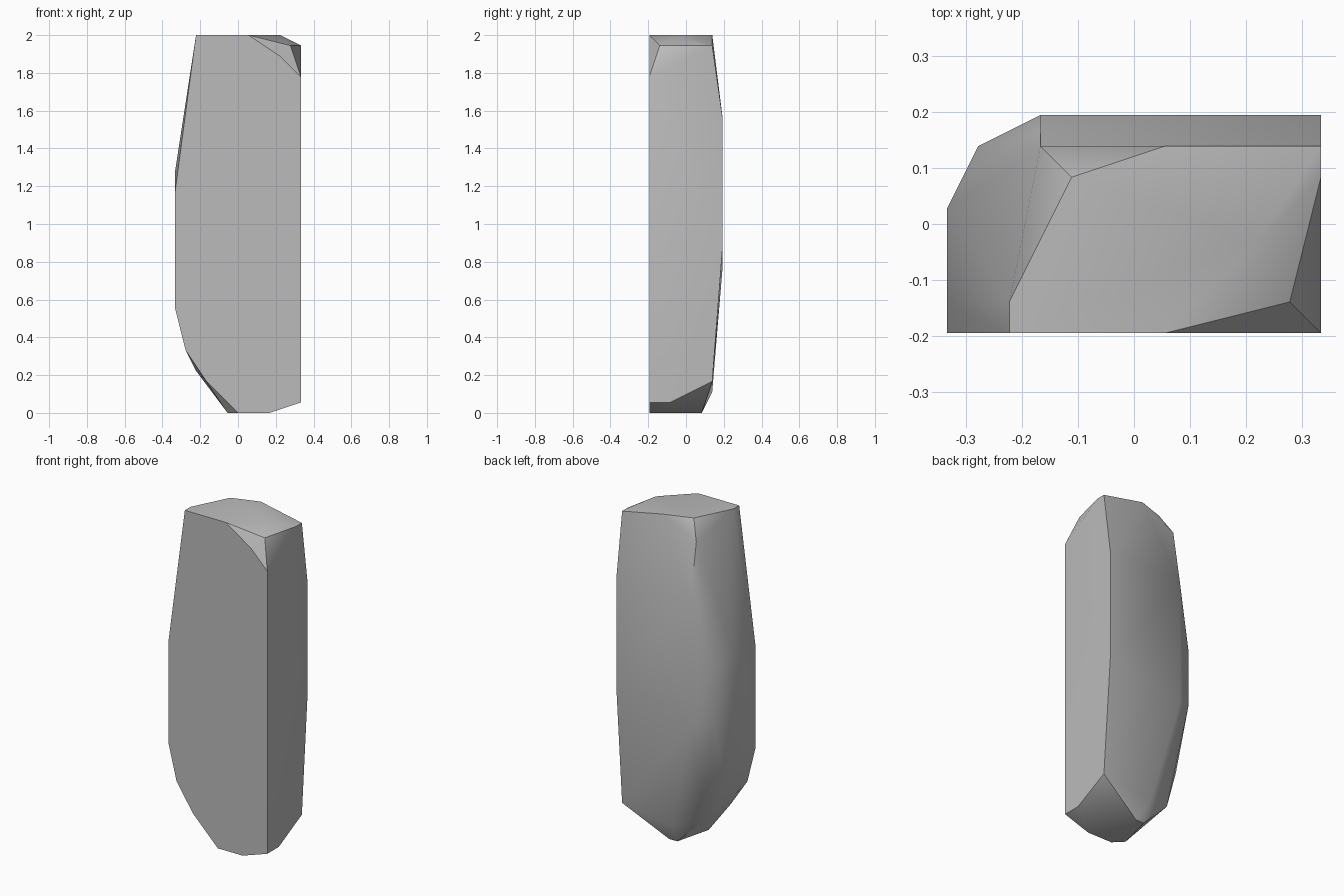
import bpy
import bmesh
import math

default_cube = bpy.data.objects.get("Cube")
if default_cube:
    bpy.data.objects.remove(default_cube, do_unlink=True)

CELL = 1 / 18        # size of one grid step
HALF_DEPTH = 3.5     # half the depth in grid steps

# Outline corners (x, z) in grid steps, one slice per step from front to back
slices = [
    [(-4, 36), (1, 36), (4, 34), (6, 32), (6, 1), (3, 0), (0, 0),
     (-3, 3), (-5, 6), (-6, 10), (-6, 21)],
    [(-4, 36), (5, 35), (-6, 23), (-1, 0)],
    [(6, 1)],
    [(4, 36), (-4, 4)],
    [(-6, 22), (-6, 16), (-5, 8)],
    [(-2, 36), (6, 35), (1, 0), (0, 0), (-3, 3)],
    [(1, 36), (-3, 34), (-5, 21), (-5, 15), (6, 35), (6, 3), (0, 2)],
    [(-3, 28), (6, 28), (6, 16), (-3, 14)],
]


def make_material(name, colour):
    material = bpy.data.materials.new(name)
    material.use_nodes = True
    material.diffuse_color = colour
    shader = material.node_tree.nodes["Principled BSDF"]
    shader.inputs["Base Color"].default_value = colour
    return material


def make_stone(name, layers, material):
    """Wrap the stacked slices in one faceted convex shell."""
    bm = bmesh.new()
    for step, outline in enumerate(layers):
        for x, z in outline:
            bm.verts.new((x * CELL, (step - HALF_DEPTH) * CELL, z * CELL))
    hull = bmesh.ops.convex_hull(bm, input=bm.verts)
    spare = {v for v in hull["geom_interior"] + hull["geom_unused"]
             if isinstance(v, bmesh.types.BMVert)}
    bmesh.ops.delete(bm, geom=list(spare), context="VERTS")

    # Merge the flat triangles into clean faces
    bmesh.ops.dissolve_limit(bm, angle_limit=math.radians(1),
                             verts=bm.verts, edges=bm.edges)
    bmesh.ops.recalc_face_normals(bm, faces=bm.faces)
    mesh = bpy.data.meshes.new(name)
    bm.to_mesh(mesh)
    bm.free()
    mesh.materials.append(material)
    stone = bpy.data.objects.new(name, mesh)
    bpy.context.collection.objects.link(stone)
    return stone


# Standing stone slab with chipped corners
stone_grey = make_material("stone grey", (0.5, 0.5, 0.5, 1))
stone = make_stone("stone_slab", slices, stone_grey)

# Soft shading over the gentle chips, crisp along the main edges
bpy.ops.object.select_all(action="DESELECT")
stone.select_set(True)
bpy.context.view_layer.objects.active = stone
bpy.ops.object.shade_smooth_by_angle(angle=math.radians(30))
